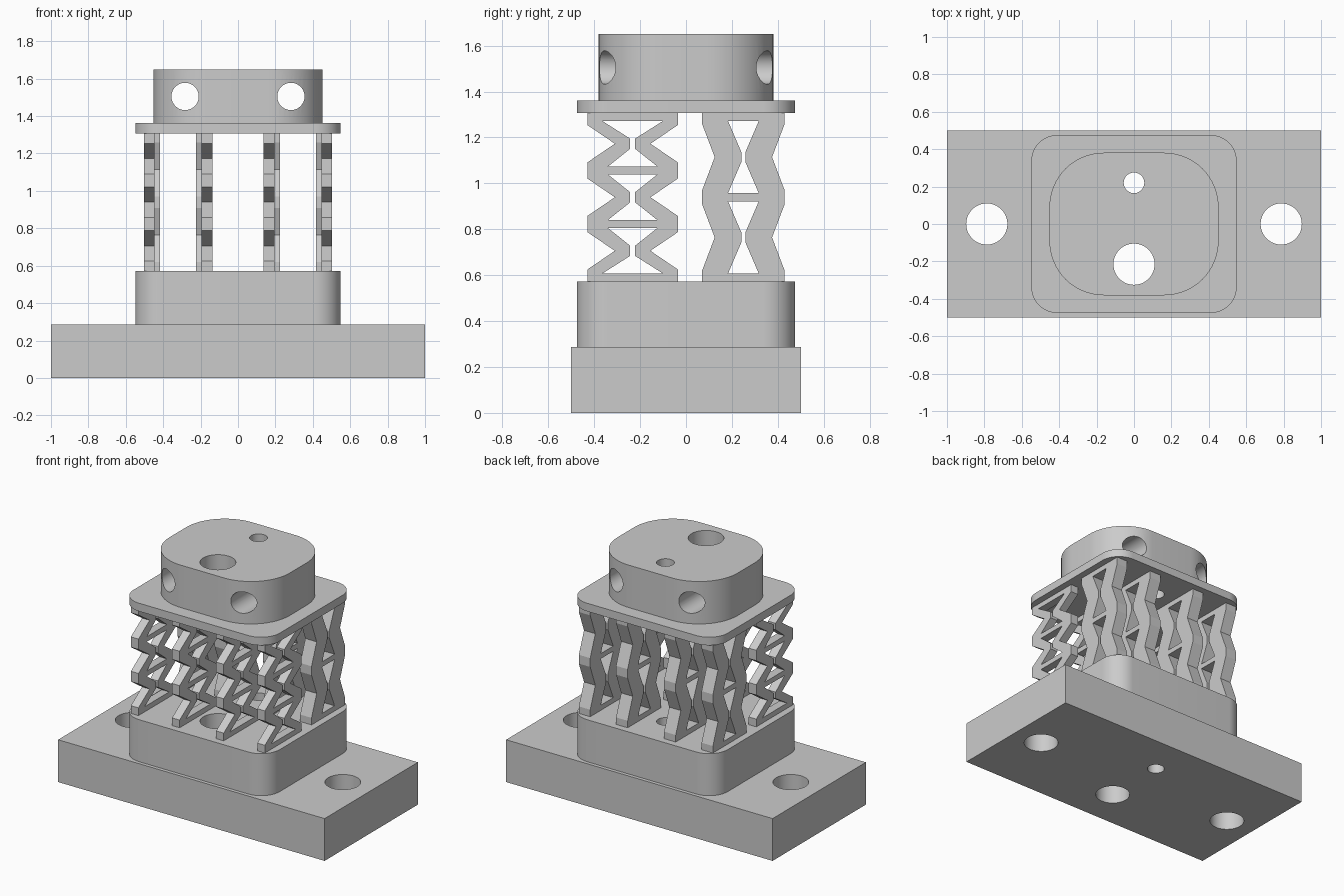
import bpy
import bmesh
from math import cos, sin, pi, radians

if "Cube" in bpy.data.objects:
    bpy.data.objects.remove(bpy.data.objects["Cube"], do_unlink=True)

grey = bpy.data.materials.new("light_grey")
grey.use_nodes = True
COLOUR = (0.6, 0.6, 0.6, 1)
grey.diffuse_color = COLOUR
grey.node_tree.nodes["Principled BSDF"].inputs["Base Color"].default_value = COLOUR


def finish(name, bm):
    bmesh.ops.recalc_face_normals(bm, faces=bm.faces)
    mesh = bpy.data.meshes.new(name)
    bm.to_mesh(mesh)
    bm.free()
    mesh.materials.append(grey)
    obj = bpy.data.objects.new(name, mesh)
    bpy.context.collection.objects.link(obj)
    return obj


def extrude(bm, points, offset):
    """Raise a closed outline into a solid."""
    face = bm.faces.new([bm.verts.new(p) for p in points])
    top = bmesh.ops.extrude_face_region(bm, geom=[face], use_keep_orig=True)["geom"]
    verts = [v for v in top if isinstance(v, bmesh.types.BMVert)]
    bmesh.ops.translate(bm, verts=verts, vec=offset)


def arc(cx, cy, r, start, end, steps):
    angles = [start + (end - start) * i / steps for i in range(steps + 1)]
    return [(cx + r * cos(a), cy + r * sin(a)) for a in angles]


def block(name, hx, hy, r, z0, z1):
    """Upright block with rounded vertical corners."""
    outline = []
    for k, (sx, sy) in enumerate([(1, 1), (-1, 1), (-1, -1), (1, -1)]):
        if r:
            outline += arc(sx * (hx - r), sy * (hy - r), r, k * pi / 2, (k + 1) * pi / 2, 16)
        else:
            outline.append((sx * hx, sy * hy))
    bm = bmesh.new()
    extrude(bm, [(x, y, z0) for x, y in outline], (0, 0, z1 - z0))
    return finish(name, bm)


def drill(obj, holes):
    """Cut round holes; each is (x, other coordinate, radius, along_y)."""
    for x, c, r, along_y in holes:
        ring = arc(x, c, r, 0, 2 * pi, 64)[:-1]
        bm = bmesh.new()
        if along_y:
            extrude(bm, [(a, -1, b) for a, b in ring], (0, 2, 0))
        else:
            extrude(bm, [(a, b, -1) for a, b in ring], (0, 0, 4))
        cutter = finish("hole_cutter", bm)
        cutter.hide_render = True
        mod = obj.modifiers.new("hole", "BOOLEAN")
        mod.operation = "DIFFERENCE"
        mod.solver = "EXACT"
        mod.object = cutter
        bpy.context.view_layer.objects.active = obj
        bpy.ops.object.modifier_apply(modifier=mod.name)
        bpy.data.objects.remove(cutter, do_unlink=True)
    bpy.ops.object.select_all(action="DESELECT")
    obj.select_set(True)
    bpy.context.view_layer.objects.active = obj
    bpy.ops.object.shade_smooth_by_angle(angle=radians(30))


# Solid stack: base, pedestal, flange and cap
through = [(0, 0.22, 0.055, False), (0, -0.215, 0.11, False)]
bolts = [(s * 0.787, 0, 0.11, False) for s in (-1, 1)]
cross = [(s * 0.283, 1.505, 0.073, True) for s in (-1, 1)]
PEDESTAL_TOP, FLANGE_BOTTOM = 0.572, 1.307
drill(block("base_plate", 1, 0.5, 0, 0, 0.287), through + bolts)
drill(block("pedestal", 0.549, 0.476, 0.14, 0.287, PEDESTAL_TOP), through)
drill(block("flange", 0.549, 0.476, 0.14, FLANGE_BOTTOM, 1.362), through)
drill(block("cap", 0.452, 0.381, 0.29, 1.362, 1.65), through + cross)


def spring(name, x0, x1, centre, half, notch, wall, end_wall, tip, count, flat):
    """Pair of mirrored zigzag strands joined by thin bars.

    Depths are measured inward from the outer edge of each strand."""
    z0, z1 = PEDESTAL_TOP, FLANGE_BOTTOM
    bar = 0.035
    pitch = (z1 - z0 - bar) / count
    joints = [z0 + bar / 2 + pitch * i for i in range(count + 1)]
    outer, inner = [(0, z0)], [(end_wall, z0)]
    for i in range(count):
        lo, hi = joints[i], joints[i + 1]
        mid = (lo + hi) / 2
        low_wall = end_wall if i == 0 else wall
        high_wall = end_wall if i == count - 1 else wall
        outer += [(0, lo + flat), (notch, mid), (0, hi - flat)]
        inner += [(low_wall, lo + bar / 2), (tip, mid - 0.022),
                  (tip, mid + 0.022), (high_wall, hi - bar / 2)]
    outer.append((0, z1))
    inner.append((end_wall, z1))
    bm = bmesh.new()
    width = (x1 - x0, 0, 0)
    for side in (-1, 1):
        extrude(bm, [(x0, centre + side * (half - d), z) for d, z in outer + inner[::-1]], width)
    for i, z in enumerate(joints):
        reach = half - (end_wall if i in (0, count) else wall)
        corners = [(-1, -1), (1, -1), (1, 1), (-1, 1)]
        extrude(bm, [(x0, centre + a * reach, z + b * bar / 2) for a, b in corners], width)
    return finish(name, bm)


# Rows of springs, mirrored left and right
for side, label in ((1, "left"), (-1, "right")):
    for place, a, b in (("outer", 0.446, 0.503), ("inner", 0.137, 0.194)):
        spring(f"front_{place}_spring_{label}", side * a, side * b,
               -0.2325, 0.1975, 0.12, 0.09, 0.065, 0.187, 3, 0.035)
    for place, a, b in (("outer", 0.418, 0.503), ("inner", 0.137, 0.224)):
        spring(f"rear_{place}_spring_{label}", side * a, side * b,
               0.25, 0.18, 0.055, 0.113, 0.113, 0.171, 2, 0.03)
